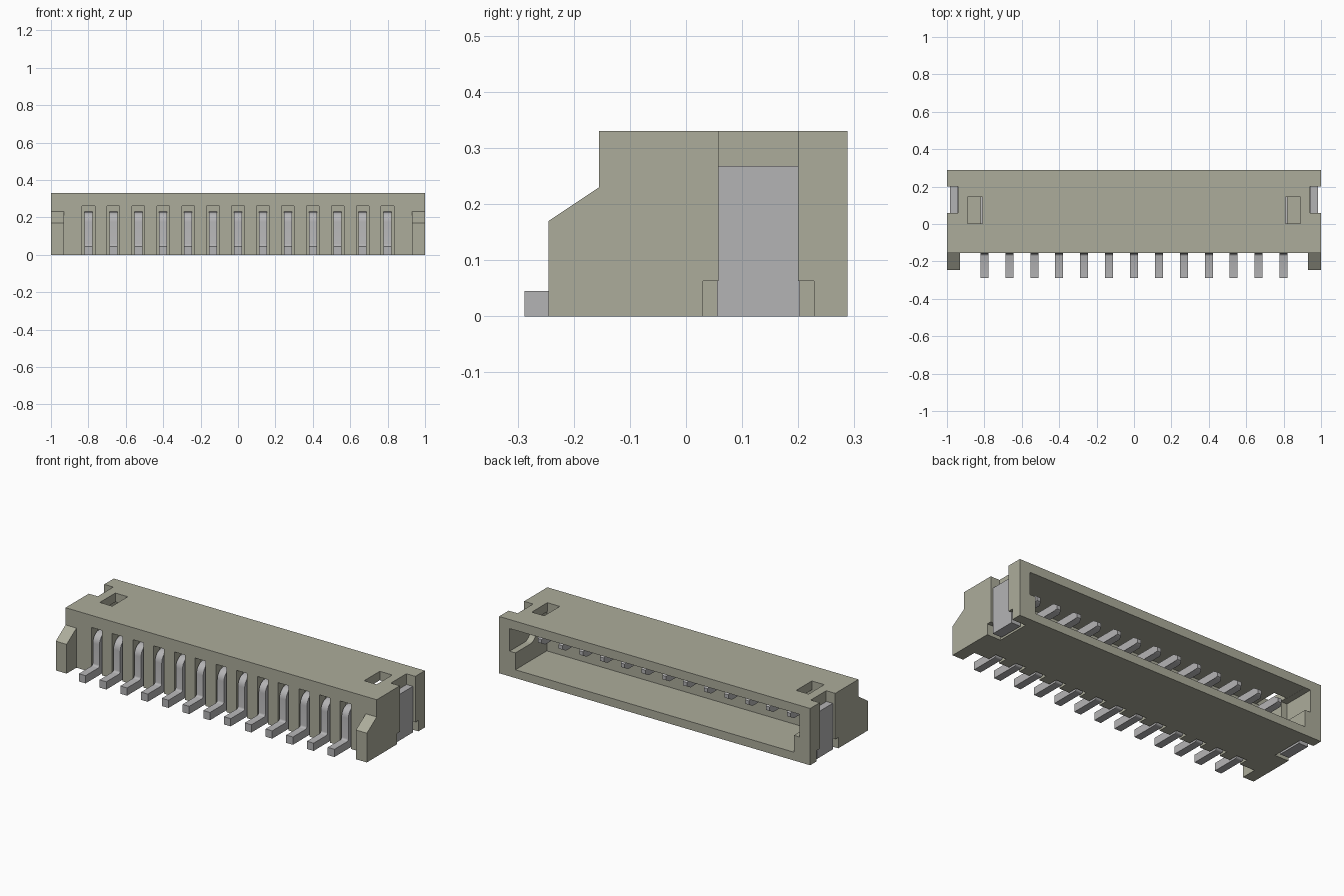
import bpy, bmesh, math
from mathutils import Vector

cube = bpy.data.objects.get("Cube")
if cube:
    bpy.data.objects.remove(cube, do_unlink=True)


def material(name, rgb):
    m = bpy.data.materials.new(name)
    m.use_nodes = True
    m.diffuse_color = (*rgb, 1)
    bsdf = m.node_tree.nodes["Principled BSDF"]
    bsdf.inputs["Base Color"].default_value = (*rgb, 1)
    bsdf.inputs["Roughness"].default_value = 0.6
    return m


OLIVE = material("olive plastic", (0.413, 0.413, 0.328))
METAL = material("tin grey metal", (0.456, 0.453, 0.460))


def finish(name, bm, mat):
    bmesh.ops.recalc_face_normals(bm, faces=bm.faces)
    me = bpy.data.meshes.new(name)
    bm.to_mesh(me)
    bm.free()
    me.materials.append(mat)
    ob = bpy.data.objects.new(name, me)
    bpy.context.collection.objects.link(ob)
    return ob


def add_prism(bm, profile, x0, x1):
    """Extrude a (y, z) outline along x."""
    face = bm.faces.new([bm.verts.new((x0, y, z)) for y, z in profile])
    new = bmesh.ops.extrude_face_region(bm, geom=[face])["geom"]
    verts = [v for v in new if isinstance(v, bmesh.types.BMVert)]
    bmesh.ops.translate(bm, verts=verts, vec=(x1 - x0, 0, 0))


def rect(y0, y1, z0, z1):
    return [(y0, z0), (y1, z0), (y1, z1), (y0, z1)]


def arc(cy, cz, r, a0, a1, n=6):
    steps = [math.radians(a0 + (a1 - a0) * i / n) for i in range(n + 1)]
    return [(cy + r * math.cos(a), cz + r * math.sin(a)) for a in steps]


def cut(target, prisms):
    """Subtract disjoint prisms, given as (profile, x0, x1)."""
    bm = bmesh.new()
    for p in prisms:
        add_prism(bm, *p)
    cutter = finish("cutter", bm, OLIVE)
    cutter.hide_render = True
    mod = target.modifiers.new("cut", "BOOLEAN")
    mod.operation, mod.solver, mod.object = "DIFFERENCE", "EXACT", cutter
    bpy.context.view_layer.objects.active = target
    bpy.ops.object.modifier_apply(modifier=mod.name)
    bpy.data.objects.remove(cutter, do_unlink=True)


def both(profile, x0, x1):
    return [(profile, x0, x1), (profile, -x1, -x0)]


PINS = [(i - 6) * 0.1333 for i in range(13)]

# Housing: side outline with sloped ears, then everything is cut from it
bm = bmesh.new()
add_prism(bm, [(-0.245, 0), (0.288, 0), (0.288, 0.33), (-0.155, 0.33),
               (-0.155, 0.23), (-0.245, 0.17)], -1, 1)
housing = finish("housing", bm, OLIVE)
# front face between the ears
cut(housing, [(rect(-0.4, -0.155, -0.1, 0.4), -0.93, 0.93)])
# mating cavity, open at the back
cut(housing, [(rect(0.0, 0.4, 0.048, 0.278), -0.895, 0.895)])
# round-ended guide grooves in the cavity end walls
groove = [(0.4, 0.146), (0.4, 0.2775), (0.1, 0.2775)] + arc(0.15, 0.196, 0.05, 180, 270)
cut(housing, both(groove, 0.85, 0.932))
# latch windows through the roof
cut(housing, both(rect(0.002, 0.145, 0.2, 0.4), 0.81, 0.89))
# end recesses for the solder tabs, wider at the foot
cut(housing, both(rect(0.058, 0.2, -0.1, 0.4), 0.942, 1.1))
cut(housing, both(rect(0.03, 0.228, -0.1, 0.063), 0.912, 1.1))
# pin slots in the front wall
cut(housing, [(rect(-0.3, -0.1, -0.1, 0.26), x - 0.034, x + 0.034) for x in PINS])

# Pins: foot, upright, rounded bend and a tapered contact
pin_profile = ([(-0.288, 0), (-0.125, 0)] + arc(-0.125, 0.012, 0.012, 270, 360, 3)
               + arc(-0.101, 0.173, 0.012, 180, 90, 3)
               + [(0.18, 0.185), (0.2, 0.196), (0.2, 0.219), (0.18, 0.23)]
               + arc(-0.105, 0.175, 0.055, 90, 180)
               + arc(-0.172, 0.057, 0.012, 0, -90, 3) + [(-0.288, 0.045)])
for i, x in enumerate(PINS):
    bm = bmesh.new()
    add_prism(bm, pin_profile, x - 0.0215, x + 0.0215)
    for v in bm.verts:
        if v.co.y > 0.195:
            v.co.x = x + (v.co.x - x) * 0.55
    pin = finish(f"pin_{i + 1}", bm, METAL)
    bpy.ops.object.select_all(action="DESELECT")
    pin.select_set(True)
    bpy.context.view_layer.objects.active = pin
    bpy.ops.object.shade_smooth_by_angle(angle=math.radians(32))

# Solder tabs: upright plate with an inward foot
for side, s in (("left", 1), ("right", -1)):
    bm = bmesh.new()
    for y0, y1, z0, z1, x0, x1 in ((0.055, 0.203, 0, 0.268, 0.944, 0.984),
                                   (0.055, 0.203, 0, 0.04, 0.925, 0.944)):
        add_prism(bm, rect(y0, y1, z0, z1), s * x0, s * x1)
    finish(f"{side}_solder_tab", bm, METAL)
